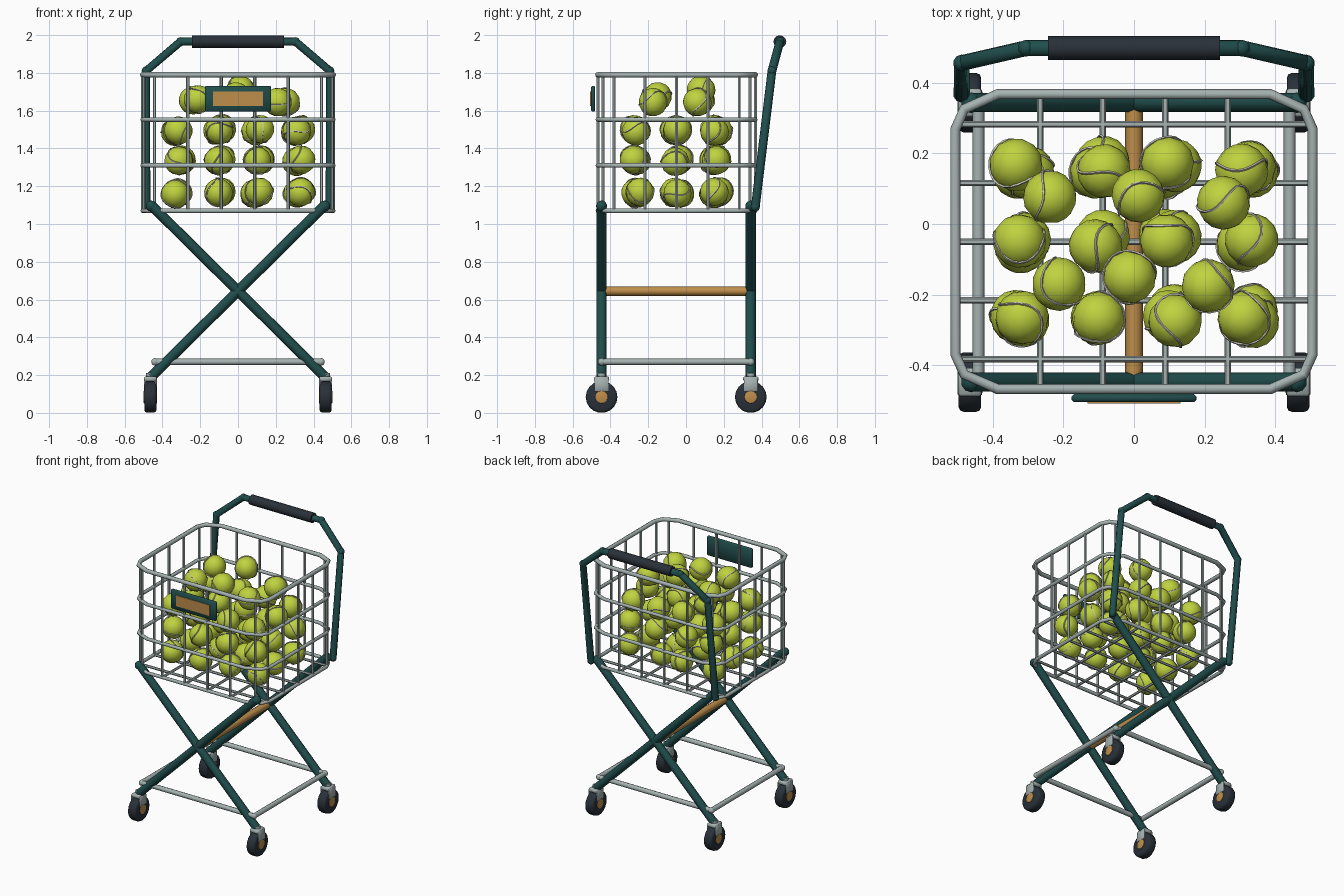
import bpy, bmesh, math, random
from mathutils import Vector, Matrix, Euler

cube = bpy.data.objects.get("Cube")
if cube:
    bpy.data.objects.remove(cube, do_unlink=True)
random.seed(4)


def material(name, rgb):
    m = bpy.data.materials.new(name)
    m.use_nodes = True
    m.diffuse_color = (*rgb, 1)
    bsdf = m.node_tree.nodes["Principled BSDF"]
    bsdf.inputs["Base Color"].default_value = (*rgb, 1)
    bsdf.inputs["Roughness"].default_value = 0.6
    return m


GREEN = material("dark_green", (0.014, 0.075, 0.072))
STEEL = material("pale_steel", (0.38, 0.45, 0.44))
RUBBER = material("dark_rubber", (0.022, 0.03, 0.04))
WOOD = material("warm_tan", (0.52, 0.27, 0.07))
FELT = material("yellow_green", (0.52, 0.65, 0.05))
SEAM = material("seam_grey", (0.58, 0.57, 0.5))
parts = []


def add_object(name, mesh, *mats):
    for m in mats:
        mesh.materials.append(m)
    ob = bpy.data.objects.new(name, mesh)
    bpy.context.collection.objects.link(ob)
    parts.append(ob)
    return ob


def tubes(name, paths, radius, mat, closed=False, res=2):
    """Sweep a round section along each path and keep the mesh."""
    cu = bpy.data.curves.new(name, "CURVE")
    cu.dimensions = "3D"
    cu.bevel_depth, cu.bevel_resolution = radius, res
    cu.use_fill_caps = True
    for path in paths:
        sp = cu.splines.new("POLY")
        sp.points.add(len(path) - 1)
        for p, co in zip(sp.points, path):
            p.co = (*co, 1)
        sp.use_cyclic_u = closed
    tmp = bpy.data.objects.new(name + "_curve", cu)
    bpy.context.collection.objects.link(tmp)
    dg = bpy.context.evaluated_depsgraph_get()
    mesh = bpy.data.meshes.new_from_object(tmp.evaluated_get(dg))
    mesh.materials.clear()
    bpy.data.objects.remove(tmp, do_unlink=True)
    return add_object(name, mesh, mat)


def spheres(name, centres, radius, mat, seg=10, rings=8, spins=None):
    bm = bmesh.new()
    for i, c in enumerate(centres):
        m = Matrix.Translation(c)
        if spins:
            m = m @ spins[i]
        bmesh.ops.create_uvsphere(bm, u_segments=seg, v_segments=rings, radius=radius, matrix=m)
    mesh = bpy.data.meshes.new(name)
    bm.to_mesh(mesh)
    bm.free()
    return add_object(name, mesh, mat)


def box(name, centre, size, mat, bevel=0.0):
    bm = bmesh.new()
    m = Matrix.Translation(centre) @ Matrix.Diagonal((*size, 1))
    bmesh.ops.create_cube(bm, size=1, matrix=m)
    if bevel:
        bmesh.ops.bevel(bm, geom=bm.edges[:], offset=bevel, segments=1, affect="EDGES")
    mesh = bpy.data.meshes.new(name)
    bm.to_mesh(mesh)
    bm.free()
    return add_object(name, mesh, mat)


def disc(name, centre, radius, width, mat, bevel, seg=18):
    """Cylinder lying along x with softened rims."""
    bm = bmesh.new()
    m = Matrix.Translation(centre) @ Matrix.Rotation(math.pi / 2, 4, "Y")
    bmesh.ops.create_cone(bm, cap_ends=True, segments=seg, radius1=radius, radius2=radius,
                          depth=width, matrix=m)
    rims = [e for e in bm.edges if any(len(f.verts) > 4 for f in e.link_faces)]
    bmesh.ops.bevel(bm, geom=rims, offset=bevel, segments=2, affect="EDGES", profile=0.5)
    mesh = bpy.data.meshes.new(name)
    bm.to_mesh(mesh)
    bm.free()
    return add_object(name, mesh, mat)


# Basket rings with clipped corners
CY = -0.05
quarter = [(0.505, 0.318), (0.48, 0.375), (0.385, 0.417)]
outline = []
for sx, sy, step in ((1, 1, 1), (-1, 1, -1), (-1, -1, 1), (1, -1, -1)):
    outline += [(sx * x, CY + sy * y) for x, y in quarter[::step]]
FLOOR, TOP = 1.07, 1.79
tubes("basket_rim", [[(x, y, TOP) for x, y in outline]], 0.0145, STEEL, True)
tubes("basket_rings", [[(x, y, z) for x, y in outline] for z in (FLOOR, 1.31, 1.553)],
      0.012, STEEL, True)

# Basket uprights and floor grid
xs = [(-0.442 + 0.1768 * i, 0.39 if i in (0, 5) else 0.417) for i in range(6)]
ys = [(-0.332 + 0.166 * i, 0.499 if i in (0, 4) else 0.505) for i in range(5)]
posts = [(x, CY + s * d) for x, d in xs for s in (1, -1)]
posts += [(s * d, CY + y) for y, d in ys for s in (1, -1)]
tubes("basket_uprights", [[(x, y, FLOOR), (x, y, TOP)] for x, y in posts], 0.009, STEEL, res=1)
floor = [[(x, CY - d, FLOOR), (x, CY + d, FLOOR)] for x, d in xs[1:-1]]
floor += [[(-d, CY + y, FLOOR), (d, CY + y, FLOOR)] for y, d in ys]
tubes("basket_floor", floor, 0.009, STEEL, res=1)

# Crossed legs, spar and lower frame
FRONT, BACK = -0.447, 0.343
for label, y in (("front", FRONT), ("back", BACK)):
    tubes(label + "_cross_legs",
          [[(-s * 0.46, y, 1.1), (s * 0.46, y, 0.19)] for s in (1, -1)], 0.027, GREEN)
    spheres(label + "_leg_caps", [(s * 0.46, y, 1.095) for s in (1, -1)], 0.029, GREEN)
tubes("centre_spar", [[(0, FRONT, 0.645), (0, BACK, 0.645)]], 0.025, WOOD)
corners = [(sx * 0.44, y, 0.27) for sx, y in ((1, FRONT), (1, BACK), (-1, BACK), (-1, FRONT))]
tubes("lower_frame", [[corners[i], corners[(i + 1) % 4]] for i in range(4)], 0.017, STEEL)
spheres("lower_frame_joints", corners, 0.02, STEEL)

# Push handle and grip
side = [(0.487, 0.367, 1.09), (0.487, 0.455, 1.81), (0.305, 0.497, 1.965)]
tubes("push_handle", [side + [(-x, y, z) for x, y, z in reversed(side)]], 0.023, GREEN)
spheres("handle_bends", [(s * x, y, z) for x, y, z in side for s in (1, -1)], 0.024, GREEN)
tubes("handle_grip", [[(-0.243, 0.497, 1.965), (0.243, 0.497, 1.965)]], 0.034, RUBBER, res=4)

# Casters
for sx, xn in ((1, "left"), (-1, "right")):
    for y, yn in ((FRONT, "front"), (BACK, "back")):
        x, n = sx * 0.464, f"{yn}_{xn}_"
        disc(n + "wheel", (x, y, 0.084), 0.084, 0.064, RUBBER, 0.014)
        disc(n + "hub", (x, y, 0.084), 0.034, 0.07, WOOD, 0.003, 12)
        box(n + "fork_crown", (x, y, 0.18), (0.066, 0.08, 0.026), STEEL, 0.006)
        for s in (1, -1):
            box(n + "fork_arm", (x + s * 0.03, y, 0.148), (0.009, 0.074, 0.07), STEEL, 0.002)
        tubes(n + "stem", [[(x, y, 0.18), (x, y, 0.21)]], 0.022, STEEL)

# Front badge plate with tan panel
box("badge_plate", (0, -0.492, 1.663), (0.352, 0.022, 0.136), GREEN, 0.006)
box("badge_panel", (0, -0.504, 1.663), (0.264, 0.006, 0.076), WOOD)

# Balls: three loose 4 x 3 layers and a small heap on top
balls = []
for z in (1.165, 1.335, 1.495):
    for gx in (-0.315, -0.105, 0.1, 0.322):
        for gy in (0.162, -0.05, -0.258):
            j = [random.uniform(-0.02, 0.02) for _ in range(2)]
            balls.append(Vector((gx + j[0], gy + j[1], z + j[0] * 0.4)))
heap = [(-0.238, 0.076, 1.655), (0.012, 0.08, 1.71), (0.253, 0.06, 1.645),
        (-0.212, -0.17, 1.66), (-0.012, -0.15, 1.675), (0.21, -0.175, 1.645)]
balls += [Vector(p) for p in heap]
spins = [Euler([random.uniform(0, math.tau) for _ in range(3)]).to_matrix().to_4x4() for _ in balls]
R = 0.076
spheres("balls", balls, R, FELT, 12, 8, spins)


def seam_path(centre, spin):
    ts = [math.tau * i / 24 for i in range(24)]
    wave = [Vector((math.cos(t), math.sin(t), 0.35 * math.sin(2 * t))).normalized() for t in ts]
    return [centre + spin.to_3x3() @ (v * R) for v in wave]


tubes("ball_seams", [seam_path(c, s) for c, s in zip(balls, spins)], 0.0038, SEAM, True, res=0)

# Smooth the round parts, keep hard edges
bpy.ops.object.select_all(action="DESELECT")
for ob in parts:
    ob.select_set(True)
bpy.context.view_layer.objects.active = parts[0]
bpy.ops.object.shade_smooth_by_angle(angle=math.radians(50))
